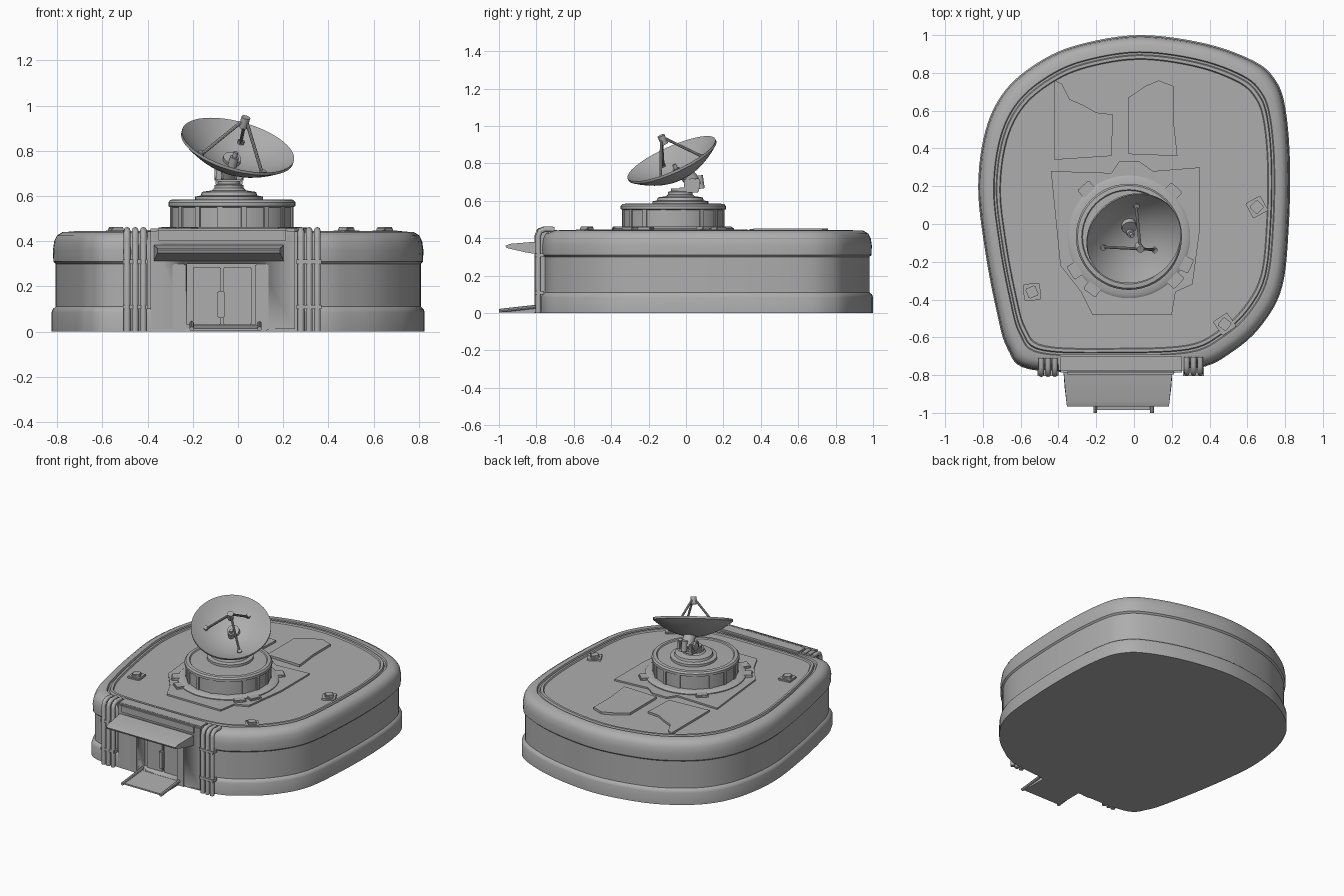
import bpy, bmesh, math
from mathutils import Vector, Matrix

if "Cube" in bpy.data.objects:
    bpy.data.objects.remove(bpy.data.objects["Cube"])

grey = bpy.data.materials.new("plain_grey")
grey.diffuse_color = (0.42, 0.42, 0.42, 1)
grey.use_nodes = True
grey.node_tree.nodes["Principled BSDF"].inputs["Base Color"].default_value = grey.diffuse_color


def finish(name, bm, angle=35):
    bmesh.ops.recalc_face_normals(bm, faces=bm.faces)
    me = bpy.data.meshes.new(name)
    bm.to_mesh(me)
    bm.free()
    me.shade_smooth()
    me.set_sharp_from_angle(angle=math.radians(angle))
    me.materials.append(grey)
    ob = bpy.data.objects.new(name, me)
    bpy.context.collection.objects.link(ob)
    return ob


def loft(name, rings, closed=False, angle=35):
    """Skin a list of point rings; cap the ends or close the loop."""
    bm = bmesh.new()
    vs = [[bm.verts.new(p) for p in r] for r in rings]
    n = len(vs[0])
    pairs = list(zip(vs, vs[1:])) + ([(vs[-1], vs[0])] if closed else [])
    for a, b in pairs:
        for i in range(n):
            j = (i + 1) % n
            bm.faces.new((a[i], a[j], b[j], b[i]))
    if not closed:
        bm.faces.new(vs[0])
        bm.faces.new(vs[-1])
    return finish(name, bm, angle)


def box(name, lo, hi, rot=0, bevel=0.0):
    lo, hi = Vector(lo), Vector(hi)
    bm = bmesh.new()
    bmesh.ops.create_cube(bm, size=1, matrix=Matrix.Translation((lo + hi) / 2)
                          @ Matrix.Rotation(rot, 4, 'Z') @ Matrix.Diagonal((*(hi - lo), 1)))
    if bevel:
        bmesh.ops.bevel(bm, geom=bm.edges[:], offset=bevel, segments=2, affect='EDGES')
    return finish(name, bm)


def lathe(name, profile, mat, n=48, closed=False):
    return loft(name, [[mat @ Vector((r * math.cos(2 * math.pi * i / n),
                                      r * math.sin(2 * math.pi * i / n), z)) for i in range(n)]
                       for r, z in profile], closed)


def rod(name, a, b, r, n=10):
    a, b = Vector(a), Vector(b)
    mat = Matrix.Translation(a) @ (b - a).to_track_quat('Z', 'Y').to_matrix().to_4x4()
    return lathe(name, [(r, 0), (r, (b - a).length)], mat, n)


def prism(name, pts, z0, z1):
    return loft(name, [[(x, y, z) for x, y in pts] for z in (z0, z1)], angle=20)


# Rounded, lopsided floor outline
KEYS = [(-.1, -.785), (.33, -.765), (.53, -.67), (.68, -.53), (.785, -.33), (.82, 0), (.825, .35),
        (.80, .62), (.75, .76), (.64, .86), (.38, .955), (.03, 1.0), (-.29, .95), (-.5, .86),
        (-.68, .71), (-.785, .5), (-.825, .2), (-.79, -.13), (-.73, -.45), (-.67, -.66), (-.55, -.77)]


def spline(keys, steps=6):
    out, n = [], len(keys)
    for i in range(n):
        p0, p1, p2, p3 = (Vector(keys[(i + k) % n]) for k in (-1, 0, 1, 2))
        for s in range(steps):
            t = s / steps
            out.append(.5 * (2 * p1 + (p2 - p0) * t + (2 * p0 - 5 * p1 + 4 * p2 - p3) * t * t
                             + (3 * p1 - p0 - 3 * p2 + p3) * t ** 3))
    return out


OUTLINE = spline(KEYS)


def ring(inset, z):
    f = 1 - inset / .87
    return [(p.x * f, .1 + (p.y - .1) * f, z) for p in OUTLINE]


# Main building: plinth, wall, upper band, rounded rim, roof groove
BODY = [(0, 0), (0, .085), (.006, .10), (.018, .11), (.018, .30), (.008, .31), (.006, .36),
        (.012, .40), (.025, .425), (.05, .44), (.085, .442), (.09, .43), (.10, .43), (.105, .444),
        (.12, .444), (.125, .435), (.14, .435)]
body = loft("building", [ring(*p) for p in BODY])

# Entrance front with recessed doorway
portal = box("entrance_front", (-.40, -.787, 0), (.265, -.69, .455), bevel=.012)
cutter = box("door_cutter", (-.225, -.90, .03), (.085, -.715, .30))
cutter.hide_render = True
cutter.hide_viewport = True
cutter.display_type = 'WIRE'
for ob in (body, portal):
    m = ob.modifiers.new("doorway", 'BOOLEAN')
    m.operation = 'DIFFERENCE'
    m.object = cutter
box("left_door", (-.20, -.735, .03), (-.075, -.71, .285), bevel=.004)
box("right_door", (-.065, -.735, .03), (.06, -.71, .285), bevel=.004)
box("door_post", (-.09, -.755, .06), (-.06, -.73, .18), bevel=.004)
for s, x in (("left", -.26), ("right", .105)):
    box(s + "_door_jamb", (x - .03, -.795, 0), (x + .03, -.77, .30), bevel=.006)
box("lintel", (-.36, -.797, .395), (.22, -.77, .455), bevel=.008)

# Canopy over the door, tapering towards its tip
bm = bmesh.new()
side = [(-.76, .385), (-.94, .37), (-.965, .36), (-.96, .348), (-.86, .325), (-.76, .308)]
ends = []
for sx in (-1, 1):
    ends.append([bm.verts.new((-.085 + sx * (.29 - .12 * max(0, -.80 - y) ** 1.0), y, z)) for y, z in side])
for i in range(6):
    j = (i + 1) % 6
    bm.faces.new((ends[0][i], ends[0][j], ends[1][j], ends[1][i]))
for e in ends:
    bm.faces.new(e)
finish("canopy", bm)

# Entry ramp with side rails
bm = bmesh.new()
for x in (-.20, .09):
    for y, z in ((-.985, .004), (-.77, .03), (-.77, .004), (-.985, .014)):
        bm.verts.new((x, y, z))
bmesh.ops.convex_hull(bm, input=bm.verts[:])
finish("ramp", bm)
for s, x in (("left", -.205), ("right", .095)):
    rod(s + "_ramp_rail", (x, -1.0, .012), (x, -.77, .038), .010, 8)

# Bundles of three pipes that climb the wall and bend over the rim
PATH = [(-.795, 0), (-.795, .415), (-.785, .438), (-.76, .448), (-.71, .446)]
for s, xc, y0 in (("left", -.455, 0), ("right", .315, .006)):
    for k in (-1, 0, 1):
        x, r = xc + k * .036, .015
        rings = []
        for i, (y, z) in enumerate(PATH):
            a = Vector(PATH[max(i - 1, 0)])
            b = Vector(PATH[min(i + 1, 4)])
            d = (b - a).normalized()
            rings.append([(x + r * math.cos(t * math.pi / 4),
                           y + y0 - d.y * r * math.sin(t * math.pi / 4),
                           z + d.x * r * math.sin(t * math.pi / 4)) for t in range(8)])
        loft(f"{s}_pipe_{k + 2}", rings, angle=50)
    for z in (.10, .30):
        box(s + "_pipe_clamp", (xc - .055, -.806, z), (xc + .055, -.76, z + .018))

# Roof plates, two with broken edges
prism("rear_left_plate", [(-.42, .34), (-.12, .36), (-.11, .58), (-.20, .59), (-.27, .63),
                          (-.34, .66), (-.38, .74), (-.42, .76)], .43, .449)
prism("rear_right_plate", [(-.03, .37), (.23, .36), (.21, .54), (.21, .73), (.13, .76),
                           (.06, .73), (-.03, .67)], .43, .451)
prism("mast_pad", [(-.44, .28), (-.12, .27), (-.08, .33), (.03, .33), (.10, .28), (.35, .30), (.35, -.02),
                   (.31, -.32), (.22, -.36), (.20, -.48), (-.22, -.48), (-.28, -.36), (-.39, -.22)],
      .43, .446)

# Small roof vents
for i, (x, y, a) in enumerate([(.65, .09, .5), (-.54, -.36, .1), (.48, -.53, .6)]):
    box(f"vent_base_{i + 1}", (x - .045, y - .045, .43), (x + .045, y + .045, .447), a, .004)
    box(f"vent_cap_{i + 1}", (x - .028, y - .028, .44), (x + .028, y + .028, .462), a + .3, .005)

# Round drum under the dish
C = Vector((-.027, -.068, 0))
AT = Matrix.Translation(C)
lathe("drum_collar", [(.325, .43), (.325, .452), (.31, .462), (.27, .462)], AT)
lathe("drum", [(.27, .43), (.27, .55), (.281, .555), (.281, .572), (.272, .583), (.25, .585),
               (.245, .578), (.18, .58)], AT)
for i in range(16):
    a = 2 * math.pi * (i + .5) / 16
    x, y = C.x + .268 * math.cos(a), C.y + .268 * math.sin(a)
    box(f"drum_rib_{i + 1}", (x - .008, y - .012, .45), (x + .008, y + .012, .553), a)
for i, a in enumerate((-.75, -.45, .8, 2.3, 3.7, 4.1)):
    x, y = C.x + .335 * math.cos(a), C.y + .335 * math.sin(a)
    box(f"collar_block_{i + 1}", (x - .03, y - .04, .43), (x + .03, y + .04, .46), a, .005)

# Turntable and neck
P = Matrix.Translation((-.04, -.03, 0))
lathe("turntable", [(.15, .57), (.15, .597), (.125, .602), (.12, .618), (.075, .625), (.065, .635),
                    (.065, .648), (.05, .652), (.05, .665)], P, 32)
box("neck_block", (-.10, -.04, .645), (.02, .07, .672), bevel=.006)
for s, x in (("left", -.085), ("right", .005)):
    box(s + "_yoke", (x - .012, -.01, .66), (x + .012, .075, .72), bevel=.006)
rod("yoke_axle", (-.105, .035, .695), (.025, .035, .695), .026, 14)
rod("dish_stem", (-.045, .055, .68), (-.025, -.02, .77), .04, 14)
rod("tilt_motor", (-.04, .08, .665), (-.04, .07, .735), .02, 12)

# Tilted dish with feed on legs
N = Vector((.25, -.40, .88)).normalized()
D = Matrix.Translation((.0, -.078, .825)) @ N.to_track_quat('Z', 'Y').to_matrix().to_4x4()
R, H = .257, .105
rs = [R * k / 8 for k in range(1, 9)]
inner = [(r, H * ((r / R) ** 2 - 1)) for r in rs]
outer = [(r, z - .014) for r, z in inner]
lathe("dish", [(.001, -H - .014)] + outer + inner[::-1] + [(.001, -H)], D, 48)
for i in range(3):
    a = 2 * math.pi * i / 3 + .9
    q = .165
    foot = Vector((q * math.cos(a), q * math.sin(a), H * ((q / R) ** 2 - 1)))
    top = Vector((.016 * math.cos(a), .016 * math.sin(a), .115))
    rod(f"feed_leg_{i + 1}", D @ foot, D @ top, .0075, 8)
    rod(f"leg_foot_{i + 1}", D @ foot, D @ (foot + Vector((0, 0, .016))), .015, 10)
rod("feed_head", D @ Vector((0, 0, .09)), D @ Vector((0, 0, .14)), .02, 14)
rod("dish_hub", D @ Vector((0, 0, -H - .005)), D @ Vector((0, 0, -.06)), .02, 14)
rod("hub_tip", D @ Vector((0, 0, -.065)), D @ Vector((0, 0, -.035)), .011, 12)
